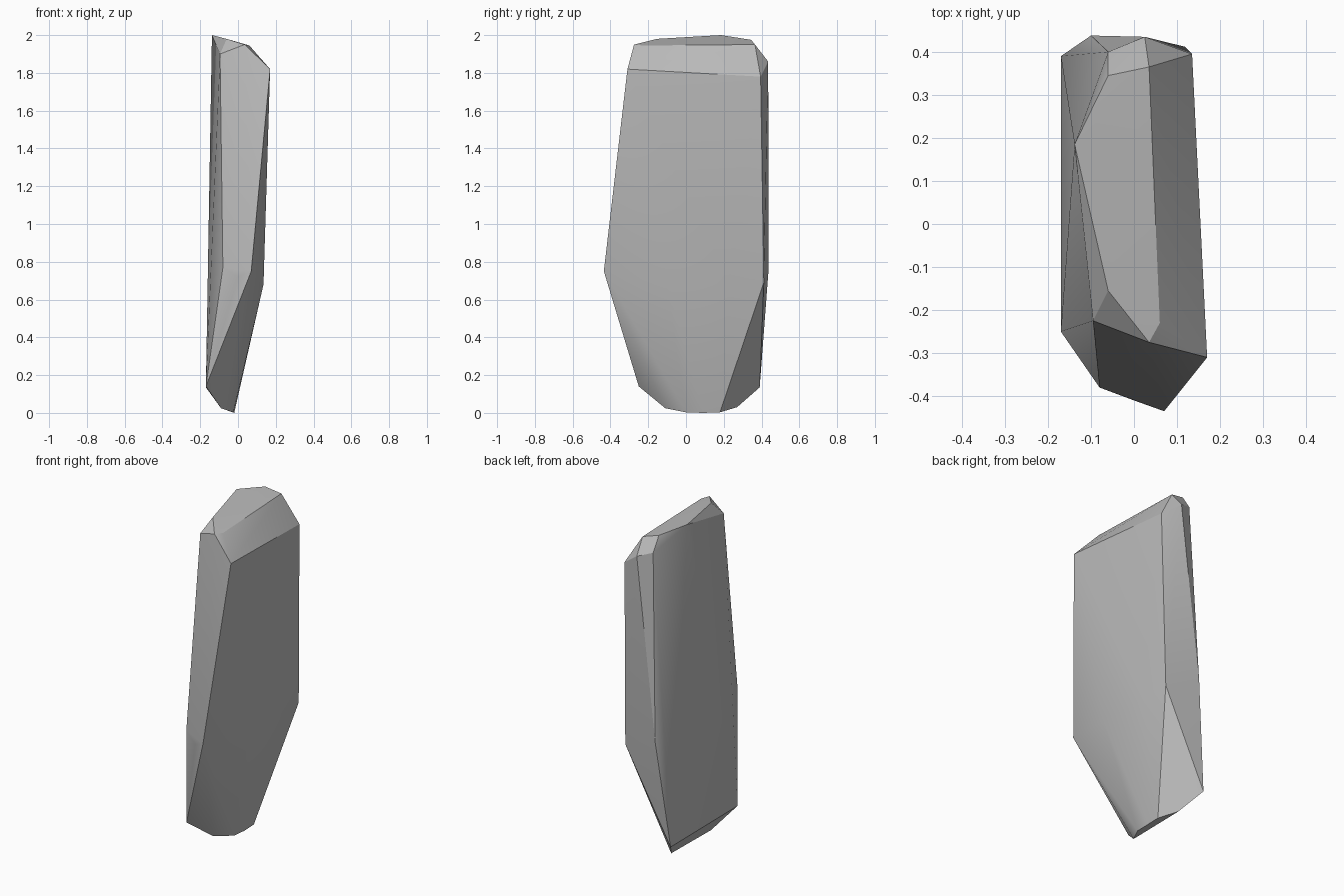
import bpy
import bmesh
import math


def make_material(name, colour):
    material = bpy.data.materials.new(name)
    material.use_nodes = True
    material.diffuse_color = colour
    shader = next(n for n in material.node_tree.nodes if n.type == 'BSDF_PRINCIPLED')
    shader.inputs['Base Color'].default_value = colour
    shader.inputs['Roughness'].default_value = 0.9
    return material


def make_hull(name, corners, material, sharp_angle):
    """Wrap a faceted convex stone around its corner points."""
    bm = bmesh.new()
    for corner in corners:
        bm.verts.new(corner)
    result = bmesh.ops.convex_hull(bm, input=bm.verts[:])
    unused = set(result['geom_interior'] + result['geom_unused'])
    loose = [item for item in unused if isinstance(item, bmesh.types.BMVert)]
    bmesh.ops.delete(bm, geom=loose, context='VERTS')
    bmesh.ops.recalc_face_normals(bm, faces=bm.faces[:])
    mesh = bpy.data.meshes.new(name)
    bm.to_mesh(mesh)
    bm.free()
    mesh.materials.append(material)
    stone = bpy.data.objects.new(name, mesh)
    bpy.context.collection.objects.link(stone)
    bpy.context.view_layer.objects.active = stone
    stone.select_set(True)
    bpy.ops.object.shade_smooth_by_angle(angle=math.radians(sharp_angle))
    return stone


default_cube = bpy.data.objects.get("Cube")
if default_cube:
    bpy.data.objects.remove(default_cube, do_unlink=True)

# Sloping cap of the stone
crown = [
    (-.138, .185, 2), (-.06, -.155, 1.98), (.035, -.275, 1.95),
    (.06, -.23, 1.945), (.035, .365, 1.95), (-.06, .345, 1.975),
]

# Corners just under the cap
shoulder = [
    (-.095, -.225, 1.9), (.17, -.31, 1.82), (.135, .395, 1.78),
    (.025, .435, 1.86), (-.06, .4, 1.89),
]

# Widest ring, where the stone begins to taper
waist = [
    (-.08, -.38, .77), (0, -.41, .72), (.07, -.435, .75),
    (.135, -.1, .68), (.132, .23, .68), (.118, .412, .69), (-.1, .438, .77),
]

# Rounded chisel edge at the foot
foot = [
    (-.17, -.25, .14), (-.09, -.11, .025), (-.025, 0, .003),
    (-.02, .09, 0), (-.02, .18, .003), (-.09, .27, .03), (-.17, .39, .135),
]

grey_stone = make_material("grey stone", (.5, .5, .5, 1))
make_hull("standing_stone", crown + shoulder + waist + foot, grey_stone, sharp_angle=22)
